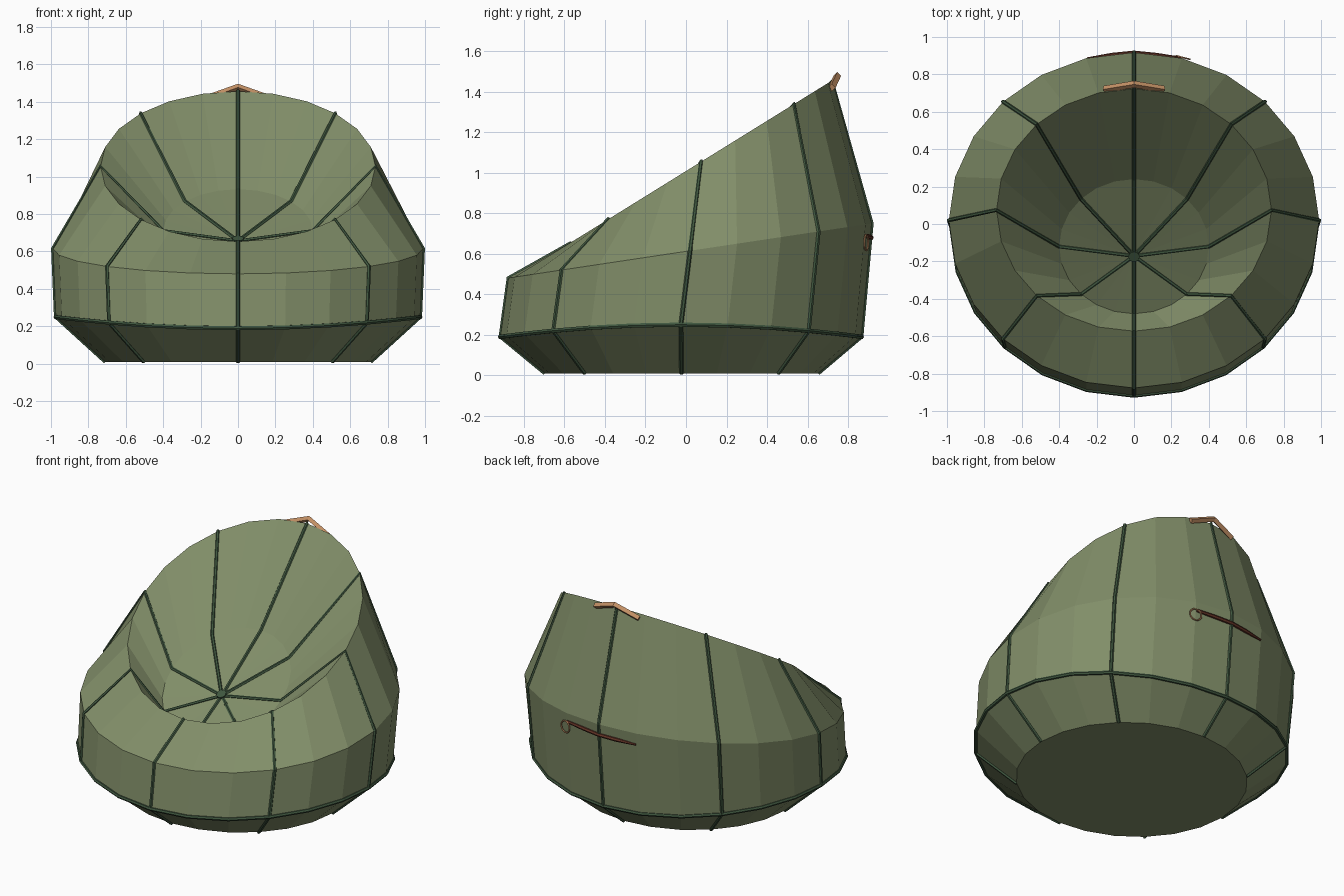
import bpy, bmesh
from math import sin, cos, tau

if "Cube" in bpy.data.objects:
    bpy.data.objects.remove(bpy.data.objects["Cube"])

N = 24


def material(name, rgb):
    m = bpy.data.materials.new(name)
    m.diffuse_color = (*rgb, 1)
    m.use_nodes = True
    m.node_tree.nodes["Principled BSDF"].inputs["Base Color"].default_value = m.diffuse_color
    return m


fabric = material("green fabric", (0.22, 0.27, 0.14))
trim = material("dark green piping", (0.05, 0.095, 0.05))
tan = material("tan strap", (0.55, 0.28, 0.13))
brown = material("brown zip", (0.13, 0.035, 0.02))

# rings: centre y, x radius, y radius, z at centre, slope along y, side lift
RINGS = [
    (-0.022, 0.71, 0.675, 0.010, 0.00, 0.00),   # base
    (-0.025, 0.975, 0.892, 0.190, 0.00, 0.06),  # lower seam
    (0.020, 0.990, 0.897, 0.615, 0.15, 0.00),   # belly
    (0.075, 0.735, 0.648, 1.055, 0.62, 0.00),   # rim
    (-0.120, 0.400, 0.360, 0.710, 0.62, 0.00),  # seat hollow
]
CENTRE = (0, -0.17, 0.655)


def point(ring, i):
    cy, rx, ry, z, slope, lift = ring
    a = tau * i / N
    dy = ry * sin(a)
    return (rx * cos(a), cy + dy, z + slope * dy + lift * cos(a) ** 2)


# bag body: stacked rings closed by a base and a seat fan
bm = bmesh.new()
loops = [[bm.verts.new(point(r, i)) for i in range(N)] for r in RINGS]
tip = bm.verts.new(CENTRE)
for lo, hi in zip(loops, loops[1:]):
    for i in range(N):
        j = (i + 1) % N
        bm.faces.new((lo[i], lo[j], hi[j], hi[i]))
for i in range(N):
    bm.faces.new((loops[-1][i], loops[-1][(i + 1) % N], tip))
bm.faces.new(loops[0][::-1])
bmesh.ops.recalc_face_normals(bm, faces=bm.faces)
me = bpy.data.meshes.new("bag_body")
bm.to_mesh(me)
bm.free()
me.materials.append(fabric)
bpy.context.collection.objects.link(bpy.data.objects.new("bag_body", me))


def tube(name, paths, radius, mat, cyclic=False, taper=None):
    cu = bpy.data.curves.new(name, 'CURVE')
    cu.dimensions = '3D'
    cu.bevel_depth = radius
    cu.bevel_resolution = 1
    cu.use_fill_caps = True
    for pts in paths:
        s = cu.splines.new('POLY')
        s.points.add(len(pts) - 1)
        for k, (p, q) in enumerate(zip(s.points, pts)):
            p.co = (*q, 1)
            p.radius = taper[k] if taper else 1
        s.use_cyclic_u = cyclic
        s.use_smooth = False
    cu.materials.append(mat)
    ob = bpy.data.objects.new(name, cu)
    bpy.context.collection.objects.link(ob)
    return ob


# piping over the eight panel seams and around the lower seam
tube("panel_piping", [[point(r, i) for r in RINGS] + [CENTRE]
                      for i in range(0, N, 3)], 0.011, trim)
tube("lower_piping", [[point(RINGS[1], i) for i in range(N)]], 0.012, trim, True)

# seat button where the seams meet
bpy.ops.mesh.primitive_cylinder_add(vertices=12, radius=0.03, depth=0.025,
                                    location=(0, -0.17, 0.66), rotation=(0.5, 0, 0))
button = bpy.context.object
button.name = "seat_button"
button.data.materials.append(trim)

# carry strap at the top of the back
strap = tube("carry_strap", [[(-0.16, 0.72, 1.42), (0, 0.747, 1.478), (0.16, 0.72, 1.42)]],
             0.019, tan)
strap.data.bevel_resolution = 0

# zip across the back with its pull ring
tube("back_zip", [[(-0.25, 0.885, 0.67), (-0.12, 0.903, 0.675), (0, 0.915, 0.68),
                   (0.12, 0.903, 0.685), (0.25, 0.885, 0.69)]],
     0.012, brown, taper=[0.5, 1, 1, 1, 0.8])
bpy.ops.mesh.primitive_torus_add(major_segments=16, minor_segments=6, major_radius=0.038,
                                 minor_radius=0.005, location=(0.262, 0.89, 0.655),
                                 rotation=(tau / 4, 0, -0.25))
ring = bpy.context.object
ring.name = "zip_pull_ring"
ring.data.materials.append(tan)
